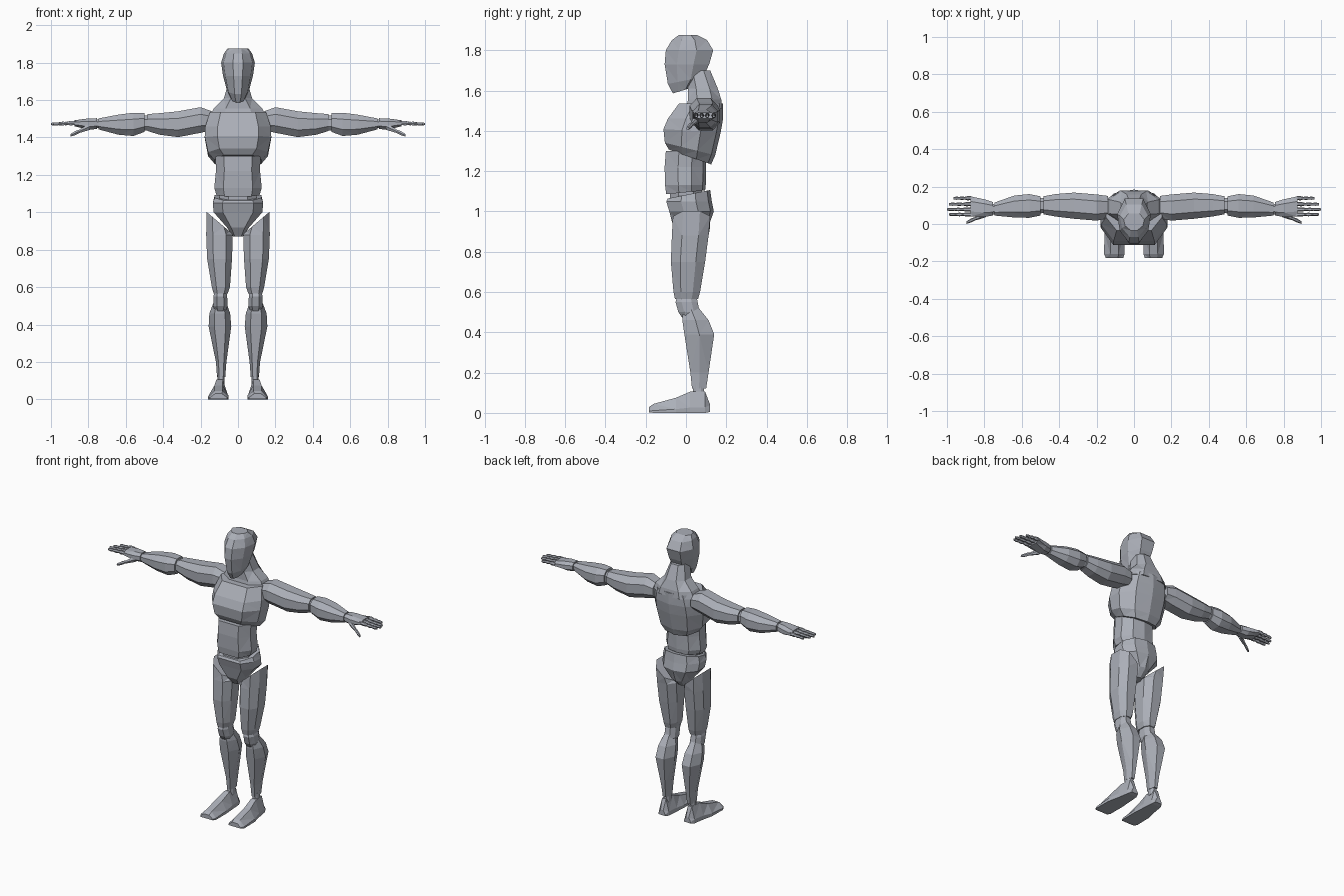
import bpy, bmesh
from mathutils import Vector

grey = bpy.data.materials.new("blue_grey")
grey.diffuse_color = (0.41, 0.43, 0.48, 1)

# Cross-section outlines, filling a -1..1 square
OCT = [(-.5, -1), (.5, -1), (1, -.45), (1, .45), (.5, 1), (-.5, 1), (-1, .45), (-1, -.45)]
HEX = [(-.5, -1), (.5, -1), (1, 0), (.5, 1), (-.5, 1), (-1, 0)]
FACE = [(-.3, -1), (.3, -1), (.85, -.45), (1, .3), (.55, 1), (-.55, 1), (-1, .3), (-.85, -.45)]
TORSO = [(-.62, -1), (0, -1), (.62, -1), (1, -.35), (1, .3), (.62, .85), (0, 1),
         (-.62, .85), (-1, .3), (-1, -.35)]
AXES = {'z': lambda a, b, t: (a, b, t), 'x': lambda a, b, t: (t, a, b), 'y': lambda a, b, t: (a, t, b)}


def loft(name, sections, axis='z', outline=OCT, side=1):
    """Section: (t, a_min, a_max, b_min, b_max, [slope_a, slope_b]); side -1 mirrors in x."""
    bm = bmesh.new()
    rings = []
    for s in sections:
        t, a0, a1, b0, b1 = s[:5]
        sa, sb = s[5:] if len(s) > 5 else (0, 0)
        ring = []
        for u, v in outline:
            da, db = u * (a1 - a0) / 2, v * (b1 - b0) / 2
            p = Vector(AXES[axis]((a0 + a1) / 2 + da, (b0 + b1) / 2 + db, t + sa * da + sb * db))
            p.x *= side
            ring.append(bm.verts.new(p))
        rings.append(ring)
    n = len(outline)
    for lo, hi in zip(rings, rings[1:]):
        for i in range(n):
            j = (i + 1) % n
            bm.faces.new((lo[i], lo[j], hi[j], hi[i]))
    bm.faces.new(rings[0])
    bm.faces.new(rings[-1])
    bmesh.ops.triangulate(bm, faces=[f for f in bm.faces if len(f.verts) == 4])
    bmesh.ops.recalc_face_normals(bm, faces=bm.faces)
    me = bpy.data.meshes.new(name)
    bm.to_mesh(me)
    bm.free()
    me.materials.append(grey)
    ob = bpy.data.objects.new(name, me)
    bpy.context.collection.objects.link(ob)
    return ob


# Head and neck
loft("head", [(1.60, -.035, .035, -.065, .03, 0, .3), (1.65, -.06, .06, -.09, .085, 0, .2),
              (1.73, -.08, .08, -.106, .115), (1.80, -.09, .09, -.10, .135),
              (1.85, -.075, .075, -.07, .105), (1.876, -.055, .055, -.035, .055)], outline=FACE)
loft("neck", [(1.51, -.15, .15, .0, .18), (1.555, -.13, .13, .01, .175),
              (1.61, -.075, .075, .01, .158), (1.70, -.05, .05, .0, .12)])

# Chest, with the underside rising toward the front
loft("chest", [(1.27, -.125, .125, -.085, .125, 0, -.35), (1.31, -.16, .16, -.105, .145, 0, -.25),
               (1.40, -.178, .178, -.112, .172, 0, -.06), (1.46, -.175, .175, -.09, .184),
               (1.535, -.15, .15, -.035, .184)], outline=TORSO)

# Abdomen, waist and pelvis
loft("abdomen", [(1.095, -.115, .115, -.098, .095, 0, .1), (1.13, -.127, .127, -.104, .098),
                 (1.22, -.118, .118, -.106, .10), (1.30, -.12, .12, -.10, .10)], outline=TORSO)
loft("waist", [(1.03, -.10, .10, -.08, .08), (1.12, -.10, .10, -.08, .08)])
loft("pelvis", [(.872, -.028, .028, -.03, .06), (.92, -.06, .06, -.062, .11),
                (1.0, -.13, .13, -.083, .138), (1.05, -.135, .135, -.098, .128),
                (1.085, -.125, .125, -.09, .12, 0, .2)], outline=TORSO)

for side, tag in ((1, "left"), (-1, "right")):
    # Leg
    loft(tag + "_thigh", [(.565, .055, .13, -.055, .06), (.60, .043, .14, -.062, .07),
                          (.75, .032, .165, -.075, .095), (.88, .028, .17, -.07, .112),
                          (.95, .045, .168, -.065, .12, .85, 0)], side=side)
    loft(tag + "_knee", [(.46, .07, .12, -.01, .06), (.50, .055, .132, -.038, .068),
                         (.55, .058, .132, -.052, .058), (.59, .065, .12, -.04, .05)], side=side)
    loft(tag + "_shin", [(.12, .068, .112, .03, .10), (.20, .062, .118, .022, .112),
                         (.39, .036, .157, -.008, .14), (.46, .042, .153, -.018, .112),
                         (.525, .065, .128, -.018, .06)], side=side, outline=HEX)
    loft(tag + "_ankle", [(.08, .072, .11, .035, .09), (.14, .072, .11, .035, .09)], side=side)
    loft(tag + "_foot", [(-.183, .058, .15, .003, .03), (-.16, .05, .16, 0, .045),
                         (-.05, .05, .158, 0, .075), (.02, .055, .142, 0, .105),
                         (.095, .06, .13, 0, .105), (.12, .07, .118, .005, .04)],
         axis='y', side=side,
         outline=[(-1, -1), (1, -1), (1, -.5), (.4, 1), (-.4, 1), (-1, -.5)])

    # Arm
    loft(tag + "_upper_arm", [(.14, .03, .15, 1.44, 1.54), (.20, .018, .158, 1.425, 1.562),
                              (.32, .028, .168, 1.402, 1.54), (.42, .04, .16, 1.415, 1.53),
                              (.485, .052, .148, 1.435, 1.525)], axis='x', side=side)
    loft(tag + "_elbow", [(.46, .06, .14, 1.44, 1.515), (.53, .055, .14, 1.435, 1.52)],
         axis='x', side=side)
    loft(tag + "_forearm", [(.50, .045, .148, 1.43, 1.53), (.56, .033, .16, 1.408, 1.532),
                            (.64, .035, .152, 1.415, 1.522), (.745, .045, .115, 1.443, 1.502)],
         axis='x', side=side)
    loft(tag + "_wrist", [(.73, .052, .108, 1.45, 1.497), (.78, .052, .108, 1.45, 1.495)],
         axis='x', side=side)
    loft(tag + "_hand", [(.755, .045, .118, 1.445, 1.503), (.80, .038, .132, 1.442, 1.502),
                         (.875, .04, .148, 1.46, 1.492)], axis='x', side=side)

    # Fingers, pinched at the joints
    fingers = (("index", .051, .99), ("middle", .078, 1.0), ("ring", .106, .99), ("little", .138, .965))
    for name, y, tip in fingers:
        secs = []
        for k, r in enumerate((.010, .0115, .007, .010, .007, .0085, .006)):
            f = (0, .25, .4, .55, .7, .85, 1)[k]
            z = 1.478 - .006 * f
            secs.append((.865 + (tip - .865) * f, y - r, y + r, z - r, z + r))
        loft(f"{tag}_{name}_finger", secs, axis='x', outline=HEX, side=side)
    thumb = []
    for f, r in ((0, .018), (.35, .013), (.55, .009), (.75, .011), (1, .007)):
        x, y, z = .79 + .105 * f, .055 - .047 * f, 1.46 - .048 * f
        thumb.append((x, y - r, y + r, z - r, z + r))
    loft(tag + "_thumb", thumb, axis='x', outline=HEX, side=side)
